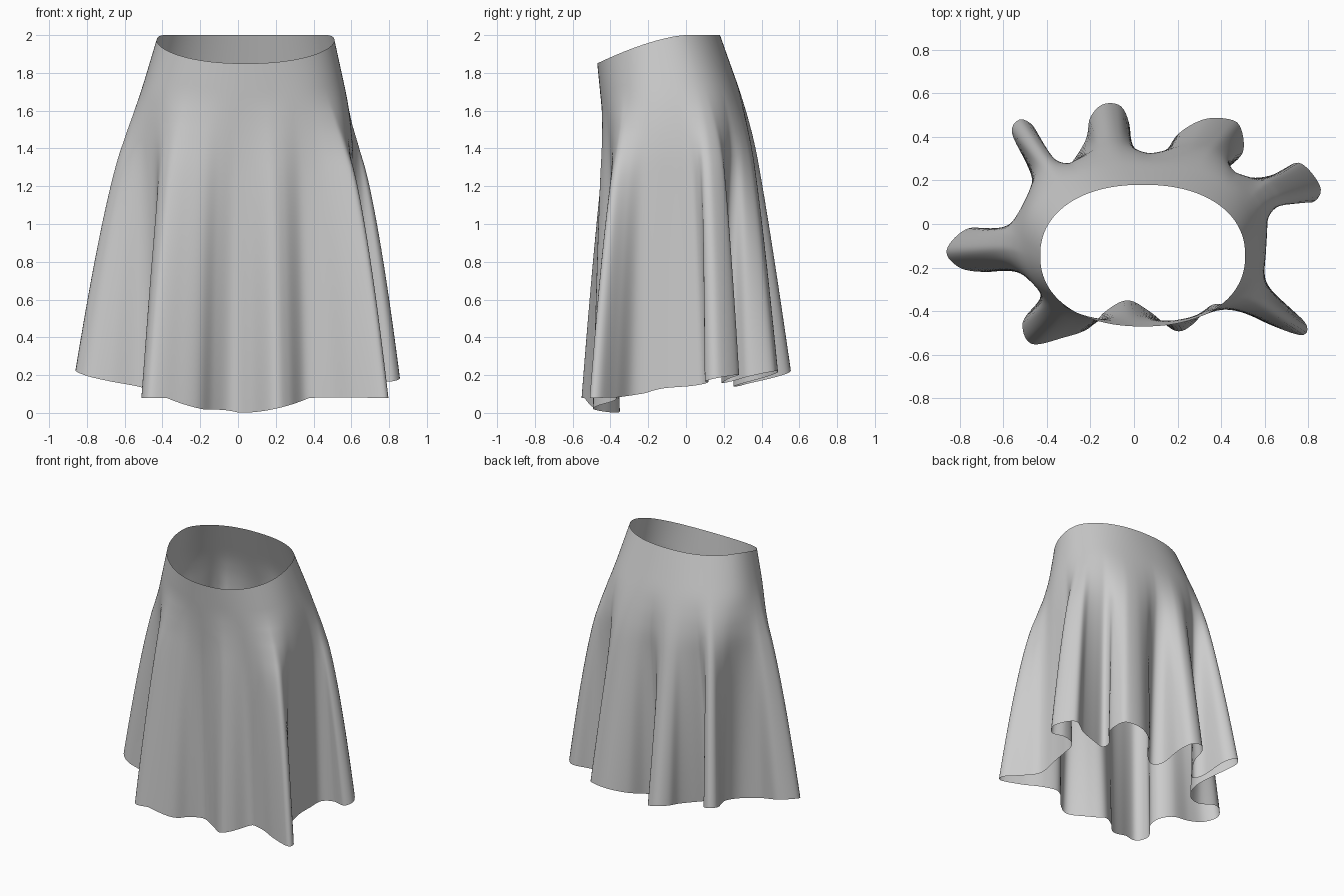
import bpy, bmesh, math
from mathutils import Vector

if "Cube" in bpy.data.objects:
    bpy.data.objects.remove(bpy.data.objects["Cube"])

COLS, ROWS = 360, 44

# Hem outline seen from above, counter-clockwise from the front centre
HEM = [(-.03, -.35), (.07, -.40), (.19, -.49), (.27, -.46), (.36, -.37), (.48, -.39),
       (.62, -.46), (.77, -.51), (.79, -.46), (.70, -.37), (.61, -.28), (.60, -.15),
       (.61, -.02), (.63, .09), (.72, .12), (.82, .10), (.855, .17), (.76, .28),
       (.65, .23), (.53, .20), (.44, .19), (.43, .25), (.50, .33), (.49, .44),
       (.44, .48), (.32, .48), (.20, .41), (.13, .30), (.05, .25), (-.01, .31),
       (-.02, .45), (-.06, .54), (-.14, .55), (-.20, .49), (-.22, .39), (-.28, .29),
       (-.35, .21), (-.41, .26), (-.45, .43), (-.52, .48), (-.56, .42), (-.49, .27),
       (-.44, .14), (-.48, .03), (-.60, -.03), (-.76, -.02), (-.86, -.12), (-.80, -.20),
       (-.68, -.22), (-.53, -.21), (-.44, -.26), (-.43, -.34), (-.51, -.45), (-.47, -.55),
       (-.32, -.52), (-.21, -.48), (-.13, -.40)]


def closed_spline(pts, count):
    """Catmull-Rom loop, resampled evenly along its length."""
    p = [Vector(a) for a in pts]
    n, fine = len(p), []
    for i in range(n):
        a, b, c, d = (p[(i + k) % n] for k in (-1, 0, 1, 2))
        for k in range(20):
            t = k / 20
            fine.append(.5 * (2 * b + (c - a) * t + (2 * a - 5 * b + 4 * c - d) * t ** 2
                              + (3 * b - a - 3 * c + d) * t ** 3))
    fine.append(fine[0])
    run = [0]
    for a, b in zip(fine, fine[1:]):
        run.append(run[-1] + (b - a).length)
    out, j = [], 0
    for i in range(count):
        s = run[-1] * i / count
        while run[j + 1] < s:
            j += 1
        out.append(fine[j].lerp(fine[j + 1], (s - run[j]) / (run[j + 1] - run[j])))
    return out


def oval(cx, cy, rx, ry, e, a):
    """Point of a superellipse in direction a."""
    c, s = math.cos(a), math.sin(a)
    r = (abs(c / rx) ** e + abs(s / ry) ** e) ** (-1 / e)
    return cx + r * c, cy + r * s


# Fabric direction for each column: hem angle, unwrapped and blurred around the loop
hem = closed_spline(HEM, COLS)
ang = []
for p in hem:
    a = math.atan2(p.y + .05, p.x - .03)
    if ang:
        a += 2 * math.pi * round((ang[-1] - a) / (2 * math.pi))
    ang.append(a)
drift = [a - 2 * math.pi * i / COLS for i, a in enumerate(ang)]
for _ in range(3):
    drift = [sum(drift[(i + k) % COLS] for k in range(-14, 15)) / 29 for i in range(COLS)]
ang = [d + 2 * math.pi * i / COLS for i, d in enumerate(drift)]

# Waist, hip and hem points of every column, plus how fast its fold opens
HIP = .25
columns = []
for p, a in zip(hem, ang):
    right = max(0, math.cos(a))
    wx, wy = oval(.04, -.145, .47, .325, 2.2, a)
    waist = Vector((wx, wy, 2 - .15 * (max(0, -wy) / .47) ** 1.5))
    hx, hy = oval(.03, -.05, .58, .39, 2.3 + .4 * right, a)
    hip = Vector((hx, hy, 1.55 - .03 * math.cos(a)))
    side = .03 * math.exp(-((p.x - .62) / .12) ** 2 - ((p.y + .15) / .15) ** 2)
    low = max(.08 * min(1, (p.x / .38) ** 2), .08 + .22 * p.y + .14 * abs(p.x) - .06 * p.x)
    power = .7 + .18 * max(0, math.sin(a)) - .12 * right
    columns.append((waist, hip, Vector((p.x, p.y, low + side)), power))


def drape(col, s):
    w, h, b, power = col
    if s < HIP:
        return w.lerp(h, s / HIP)
    t = (s - HIP) / (1 - HIP)
    q = h.lerp(b, t ** power)
    q.z = h.z + (b.z - h.z) * t
    return q


# Skirt shell: open at waist and hem
bm = bmesh.new()
grid = []
for r in range(ROWS + 1):
    s = r / ROWS
    d = min(.1, s, 1 - s)
    grid.append([bm.verts.new(sum((drape(c, s + d * k / 3) for k in range(-3, 4)), Vector()) / 7)
                 for c in columns])
for r in range(ROWS):
    for i in range(COLS):
        j = (i + 1) % COLS
        bm.faces.new((grid[r][i], grid[r + 1][i], grid[r + 1][j], grid[r][j])).smooth = True
mesh = bpy.data.meshes.new("skirt")
bm.to_mesh(mesh)
bm.free()
bpy.context.collection.objects.link(bpy.data.objects.new("skirt", mesh))
